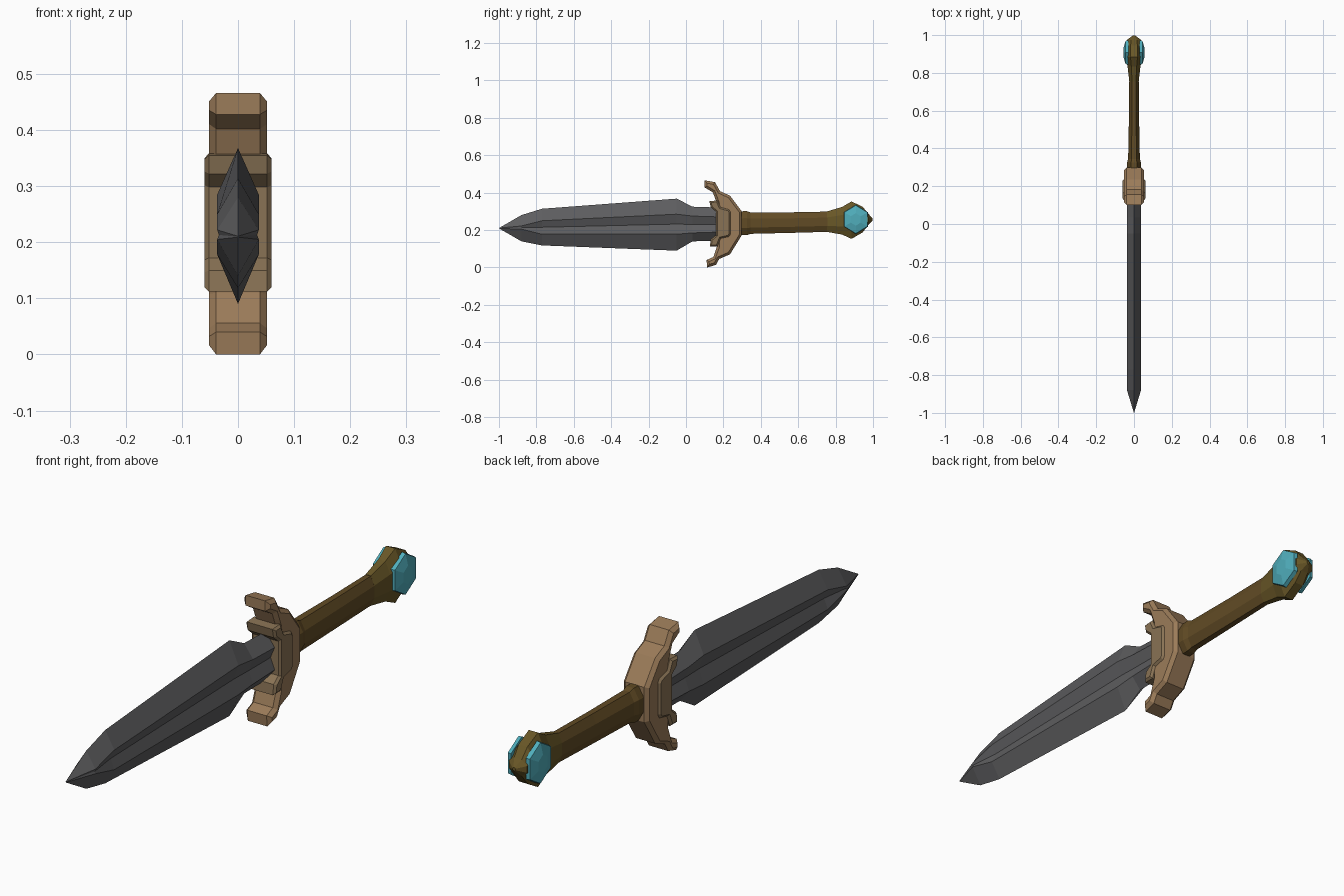
import bpy, bmesh, math

if "Cube" in bpy.data.objects:
    bpy.data.objects.remove(bpy.data.objects["Cube"])


def material(name, rgb):
    m = bpy.data.materials.new(name)
    m.diffuse_color = (*rgb, 1)
    m.use_nodes = True
    m.node_tree.nodes["Principled BSDF"].inputs["Base Color"].default_value = m.diffuse_color
    return m


STEEL = material("dark_steel", (0.11, 0.11, 0.115))
BRONZE = material("tan_bronze", (0.33, 0.20, 0.10))
DARK_BRONZE = material("dull_bronze", (0.25, 0.17, 0.09))
LEATHER = material("brown_leather", (0.12, 0.07, 0.018))
POMMEL = material("olive_brown", (0.14, 0.095, 0.02))
GEM = material("cyan_gem", (0.08, 0.42, 0.50))


def finish(name, bm, mat):
    bmesh.ops.remove_doubles(bm, verts=bm.verts, dist=1e-5)
    bmesh.ops.recalc_face_normals(bm, faces=bm.faces)
    me = bpy.data.meshes.new(name)
    bm.to_mesh(me)
    bm.free()
    me.materials.append(mat)
    ob = bpy.data.objects.new(name, me)
    bpy.context.collection.objects.link(ob)
    return ob


def loft(name, rings, mat):
    """Skin a list of equal-length point rings; cap both ends."""
    bm = bmesh.new()
    loops = [[bm.verts.new(p) for p in r] for r in rings]
    for a, b in zip(loops, loops[1:]):
        for i in range(len(a)):
            j = (i + 1) % len(a)
            bm.faces.new((a[i], a[j], b[j], b[i]))
    bm.faces.new(loops[0])
    bm.faces.new(loops[-1])
    return finish(name, bm, mat)


def octagon(y, zc, hx, hz, n=8):
    k = 1 / math.cos(math.pi / n)
    return [(hx * k * math.cos(math.tau * (i + .5) / n), y,
             zc + hz * k * math.sin(math.tau * (i + .5) / n)) for i in range(n)]


def plate(name, profile, half, bevel, mat):
    """Extrude a y-z profile across x and chamfer its two rims."""
    bm = bmesh.new()
    f = bm.faces.new([bm.verts.new((-half, y, z)) for y, z in profile])
    ext = bmesh.ops.extrude_face_region(bm, geom=[f])
    for v in ext["geom"]:
        if isinstance(v, bmesh.types.BMVert):
            v.co.x = half
    if not any(len(g.verts) == len(profile) and g.calc_center_median().x < -half * .9 for g in bm.faces):
        bm.faces.new([v for v in bm.verts if v.co.x < 0])
    bmesh.ops.recalc_face_normals(bm, faces=bm.faces)
    rims = [e for e in bm.edges if e.verts[0].co.x * e.verts[1].co.x > 0]
    bmesh.ops.bevel(bm, geom=rims, offset=bevel, segments=1, affect='EDGES')
    return finish(name, bm, mat)


# Blade: y, top edge, upper ridge, valley, lower ridge, bottom edge, valley half thickness
def blade_ring(y, zt, r1, v, r2, zb, vx, hx=.037):
    side = [(hx, r1), (vx, v), (hx, r2)]
    return ([(0, y, zt)] + [(x, y, z) for x, z in side] + [(0, y, zb)]
            + [(-x, y, z) for x, z in reversed(side)])


loft("blade", [blade_ring(*r) for r in (
    (-.998, .212, .211, .210, .209, .208, .001, .001),
    (-.88, .280, .222, .213, .205, .140, .034),
    (-.77, .314, .250, .215, .178, .118, .022),
    (-.05, .368, .285, .232, .178, .090, .020),
    (.035, .325, .275, .230, .185, .140, .020),
    (.19, .320, .270, .230, .190, .142, .020))], STEEL)

# Guard: swept crosspiece with horned ends
plate("guard", [
    (.10, .466), (.155, .456), (.182, .408), (.235, .384), (.298, .300),
    (.298, .172), (.235, .070), (.178, .046), (.160, .014), (.113, .000),
    (.110, .040), (.146, .056), (.165, .110), (.165, .345), (.143, .402),
    (.10, .428)], .052, .013, BRONZE)

# Collar bracket: C-shaped block gripping the blade root
plate("guard_bracket", [
    (.125, .355), (.168, .358), (.185, .322), (.230, .310), (.238, .296),
    (.238, .180), (.230, .165), (.185, .155), (.168, .112), (.128, .112),
    (.132, .150), (.160, .172), (.160, .298), (.132, .322)], .060, .008, DARK_BRONZE)

# Grip with a raised collar at the guard
loft("grip", [octagon(*r) for r in (
    (.26, .236, .037, .064), (.325, .237, .037, .064),
    (.345, .237, .031, .057), (.56, .240, .027, .055),
    (.77, .245, .025, .054))], LEATHER)

# Pommel
loft("pommel", [octagon(*r) for r in (
    (.755, .245, .025, .055), (.835, .250, .034, .074),
    (.885, .253, .045, .100), (.945, .256, .043, .068),
    (.975, .257, .037, .030), (.998, .257, .006, .006))], POMMEL)


# Faceted gem set in both pommel faces
def hexagon(x, ry, rz):
    return [(x, .908 + ry * math.sin(math.tau * i / 6),
             .257 + rz * math.cos(math.tau * i / 6)) for i in range(6)]


for side, s in (("right", 1), ("left", -1)):
    loft(side + "_gem", [hexagon(s * x, ry, rz) for x, ry, rz in (
        (.030, .074, .078), (.045, .071, .075), (.055, .030, .034))], GEM)
